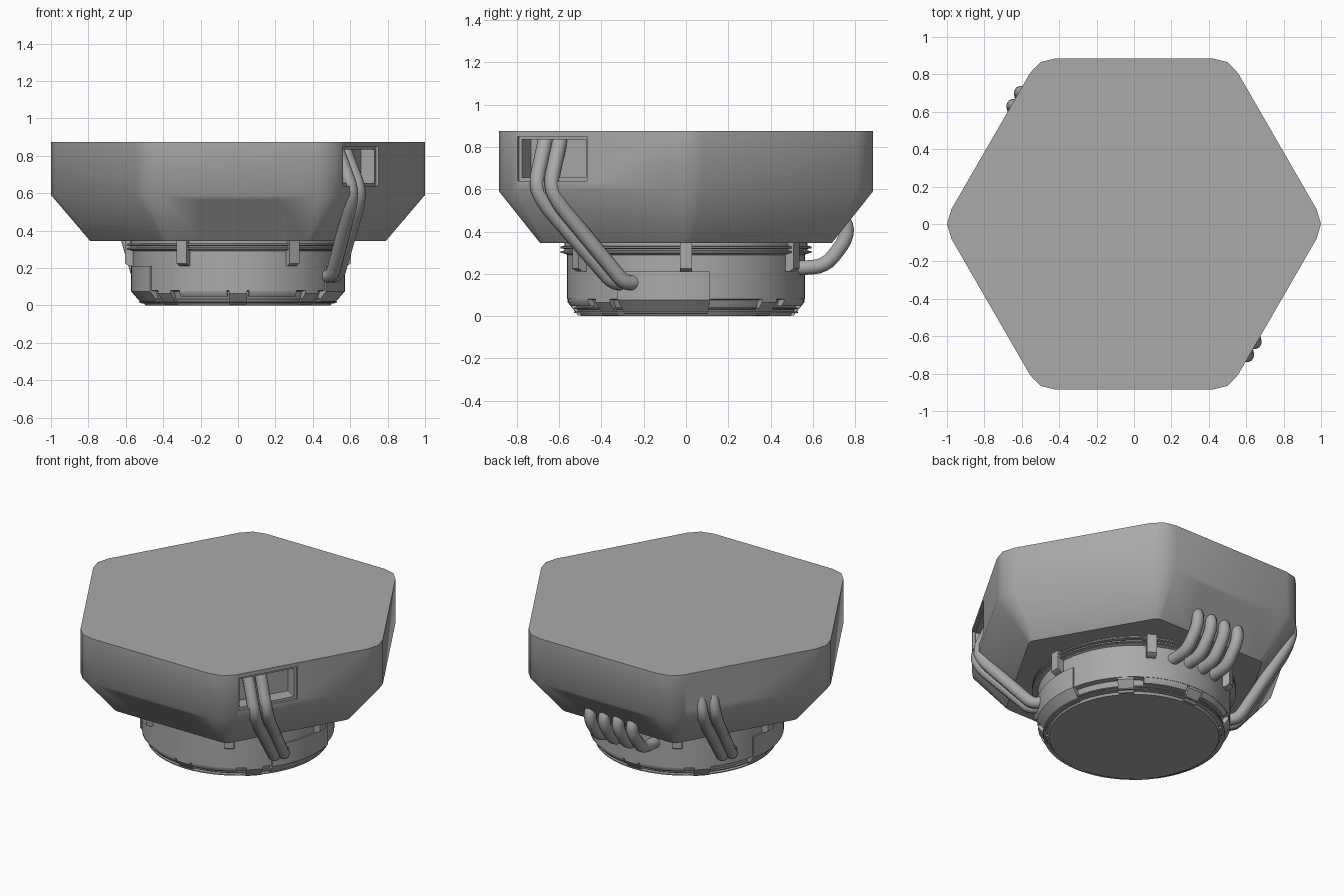
import bpy, bmesh
from math import sin, cos, pi, radians
from mathutils import Vector

if "Cube" in bpy.data.objects:
    bpy.data.objects.remove(bpy.data.objects["Cube"])

grey = bpy.data.materials.new("satin_grey")
grey.use_nodes = True
grey.diffuse_color = (0.4, 0.4, 0.4, 1)
grey.node_tree.nodes["Principled BSDF"].inputs["Base Color"].default_value = (0.4, 0.4, 0.4, 1)


def select(ob):
    bpy.ops.object.select_all(action='DESELECT')
    ob.select_set(True)
    bpy.context.view_layer.objects.active = ob


def smooth(ob, angle):
    select(ob)
    bpy.ops.object.shade_smooth_by_angle(angle=radians(angle))


def finish(name, bm, angle=35):
    bmesh.ops.recalc_face_normals(bm, faces=bm.faces)
    mesh = bpy.data.meshes.new(name)
    bm.to_mesh(mesh)
    bm.free()
    mesh.materials.append(grey)
    ob = bpy.data.objects.new(name, mesh)
    bpy.context.collection.objects.link(ob)
    smooth(ob, angle)
    return ob


def skin(bm, rings, close=True):
    """Join neighbouring rings of points with quads."""
    n = len(rings[0])
    for a, b in zip(rings, rings[1:]):
        for i in range(n if close else n - 1):
            j = (i + 1) % n
            bm.faces.new((a[i], a[j], b[j], b[i]))


def lathe(name, profile, segments=72):
    """Solid of revolution, capped at both ends."""
    bm = bmesh.new()
    rings = [[bm.verts.new((r * cos(2 * pi * i / segments), r * sin(2 * pi * i / segments), z))
              for i in range(segments)] for r, z in profile]
    skin(bm, rings)
    bm.faces.new(rings[0])
    bm.faces.new(rings[-1])
    return finish(name, bm)


def arc_block(name, profile, middle, half):
    """Closed profile swept round part of the z axis, angles in degrees."""
    bm = bmesh.new()
    steps = max(2, int(half / 2.5))
    rings = []
    for i in range(steps + 1):
        a = radians(middle - half + 2 * half * i / steps)
        rings.append([bm.verts.new((r * cos(a), r * sin(a), z)) for r, z in profile])
    skin(bm, rings)
    bm.faces.new(rings[0])
    bm.faces.new(rings[-1])
    return finish(name, bm)


def cut_box(body, centre, axes, halves):
    """Subtract a box with the given centre, axes and half sizes."""
    bm = bmesh.new()
    bmesh.ops.create_cube(bm, size=2)
    for v in bm.verts:
        v.co = centre + sum((ax * h * c for ax, h, c in zip(axes, halves, v.co)), Vector())
    cutter = finish("cutter", bm)
    cutter.hide_render = True
    mod = body.modifiers.new("cut", 'BOOLEAN')
    mod.operation = 'DIFFERENCE'
    mod.solver = 'EXACT'
    mod.object = cutter
    select(body)
    bpy.ops.object.modifier_apply(modifier=mod.name)
    bpy.data.objects.remove(cutter)


def pipe(name, points, radius=0.036, bend=0.06):
    """Round tube along a path with rounded bends."""
    pts = [Vector(p) for p in points]
    path = [pts[0]]
    for a, b, c in zip(pts, pts[1:], pts[2:]):
        p = b + (a - b).normalized() * min(bend, (a - b).length * 0.45)
        q = b + (c - b).normalized() * min(bend, (c - b).length * 0.45)
        for k in range(5):
            t = k / 4
            path.append(p * (1 - t) ** 2 + b * 2 * t * (1 - t) + q * t * t)
    path.append(pts[-1])
    curve = bpy.data.curves.new(name, 'CURVE')
    curve.dimensions = '3D'
    curve.bevel_depth = radius
    curve.bevel_resolution = 3
    curve.use_fill_caps = True
    spline = curve.splines.new('POLY')
    spline.points.add(len(path) - 1)
    for sp, co in zip(spline.points, path):
        sp.co = (*co, 1)
    curve.materials.append(grey)
    ob = bpy.data.objects.new(name, curve)
    bpy.context.collection.objects.link(ob)
    select(ob)
    bpy.ops.object.convert(target='MESH')
    smooth(bpy.context.object, 45)


# Hexagonal housing with softened corners and a tapered underside
def hexagon(apothem, soft, z):
    pts = []
    for k in range(6):
        a = k * pi / 3
        tip = Vector((cos(a), sin(a), 0)) * apothem / cos(pi / 6)
        for turn, d in ((-2 * pi / 3, soft), (pi, soft * 0.25), (2 * pi / 3, soft)):
            pts.append(tip + Vector((cos(a + turn), sin(a + turn), 0)) * d + Vector((0, 0, z)))
    return pts


bm = bmesh.new()
rings = [[bm.verts.new(p) for p in hexagon(*level)]
         for level in ((0.69, 0.025, 0.345), (0.885, 0.09, 0.59), (0.885, 0.09, 0.875))]
skin(bm, rings)
bm.faces.new(rings[0])
bm.faces.new(rings[-1])
housing = finish("hexagonal_housing", bm, 45)

up = Vector((0, 0, 1))
for side in (1, -1):
    # Sloped notches in the front and back taper
    out = Vector((0, -side, 0))
    normal = Vector((0, -side * 0.783, -0.623))
    along = Vector((side, 0, 0))
    cut_box(housing, out * 0.784 + up * 0.4625, (along, normal, along.cross(normal)),
            (0.21, 0.145, 0.131))
    # Upright pockets in two opposite walls
    out = Vector((0.866, -0.5, 0)) * side
    along = Vector((0.5, 0.866, 0)) * side
    cut_box(housing, out * 0.885 - along * 0.22 + up * 0.745, (along, out, up), (0.19, 0.015, 0.105))
    cut_box(housing, out * 0.885 - along * 0.22 + up * 0.745, (along, out, up), (0.175, 0.1, 0.09))

    # Pairs of pipes from each pocket down to the base
    for n, shift in enumerate((-0.31, -0.23)):
        route = ((0.79, 0, 0.84), (0.885, 0, 0.62), (0.855, 0.03, 0.53),
                 (0.6, 0.27 - 0.02 * n, 0.145), (0.47, 0.31 - 0.02 * n, 0.18))
        pipe("pocket_pipe", [out * o + along * (shift + t) + up * z for o, t, z in route])
smooth(housing, 45)

# Four hooked pipes at the back notch
for k in range(4):
    x = -0.15 + 0.1 * k
    pipe("back_pipe", [(x, y, z) for y, z in
                       ((0.64, 0.51), (0.76, 0.45), (0.76, 0.365), (0.66, 0.235), (0.5, 0.225))])

# Round base with thread rings
lathe("round_base", [(0.495, 0), (0.515, 0.03), (0.53, 0.075), (0.562, 0.08),
                     (0.562, 0.29), (0.575, 0.295), (0.575, 0.36)])
for z in (0.303, 0.325):
    lathe("thread_ring", [(0.57, z - 0.008), (0.595, z - 0.004), (0.595, z + 0.004), (0.57, z + 0.008)])
for z in (0.018, 0.036):
    lathe("lower_ring", [(0.5, z - 0.005), (0.53, z - 0.003), (0.53, z + 0.003), (0.5, z + 0.005)])

# Six upright tabs under the housing
tab = [(0.54, 0.21), (0.58, 0.21), (0.605, 0.225), (0.605, 0.35), (0.54, 0.35)]
for k in range(6):
    arc_block("upright_tab", tab, 60 * k, 2.8)

# Locking lugs and bevelled rim pieces round the foot
lug = [(0.48, 0.003), (0.51, 0.003), (0.56, 0.065), (0.56, 0.082), (0.48, 0.082)]
rim = [(0.5, 0.048), (0.545, 0.048), (0.56, 0.07), (0.56, 0.082), (0.5, 0.082)]
for k in (1, 2, 3, 5, 6, 7):
    arc_block("locking_lug", lug, 45 * k, 5)
for a in (-110, -70, 70, 110):
    arc_block("rim_piece", rim, a, 14)

# Raised side plates
plate = [(0.48, 0.01), (0.515, 0.01), (0.571, 0.075), (0.571, 0.21), (0.48, 0.21)]
for middle in (-11.5, 191.5):
    arc_block("side_plate", plate, middle, 23)
